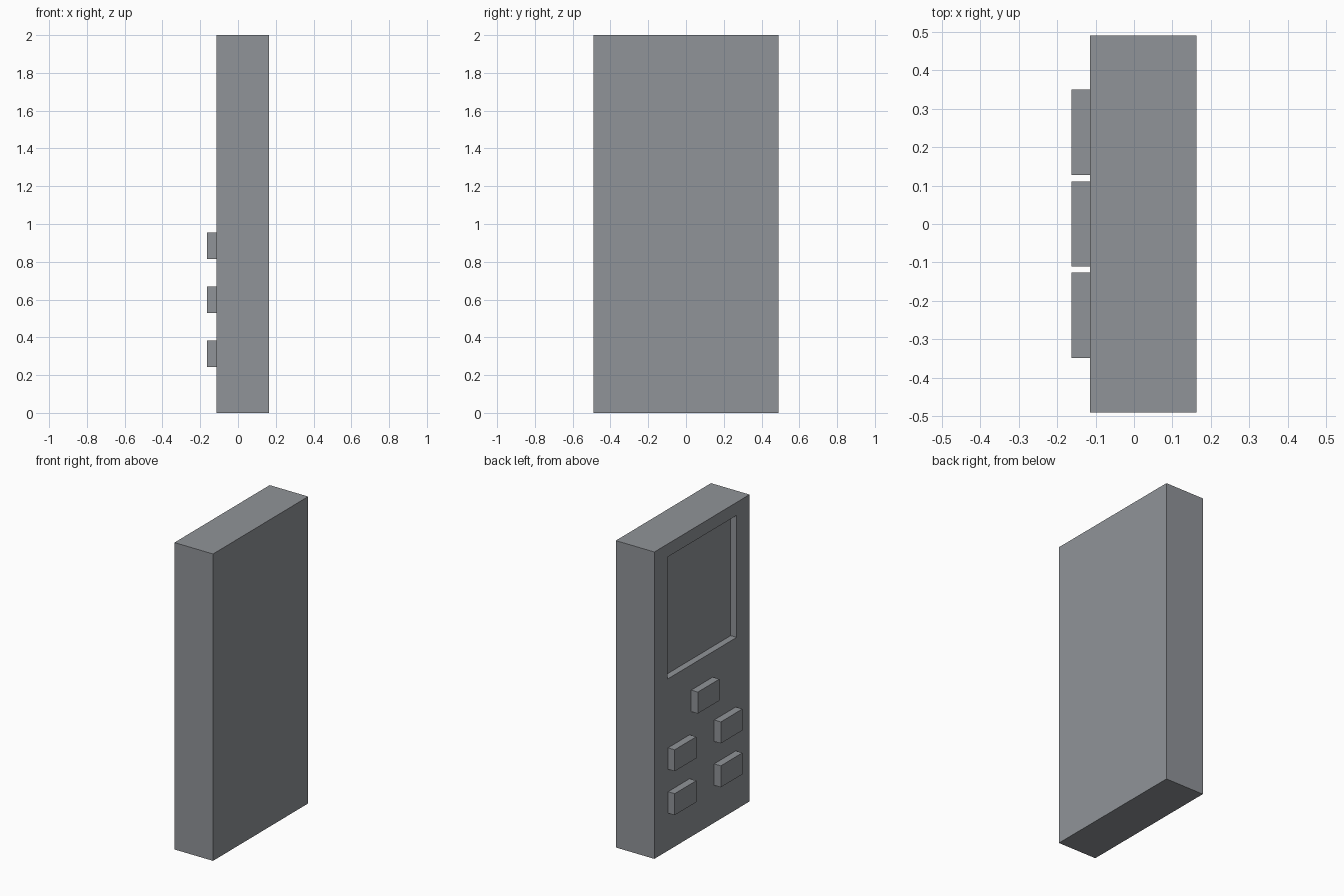
import bpy, bmesh

if "Cube" in bpy.data.objects:
    bpy.data.objects.remove(bpy.data.objects["Cube"])

# one flat grey for the whole device
grey = bpy.data.materials.new("slate grey")
grey.diffuse_color = (0.28, 0.295, 0.315, 1)
grey.use_nodes = True
grey.node_tree.nodes["Principled BSDF"].inputs["Base Color"].default_value = grey.diffuse_color


def box(name, lo, hi):
    """Axis-aligned box between two corners."""
    bm = bmesh.new()
    bmesh.ops.create_cube(bm, size=1)
    for v in bm.verts:
        v.co = [lo[i] + (v.co[i] + 0.5) * (hi[i] - lo[i]) for i in range(3)]
    mesh = bpy.data.meshes.new(name)
    bm.to_mesh(mesh)
    bm.free()
    mesh.materials.append(grey)
    obj = bpy.data.objects.new(name, mesh)
    bpy.context.collection.objects.link(obj)
    return obj


FACE_X = -0.115    # plane carrying the screen and buttons

# case with a recessed screen
case = box("case", (FACE_X, -0.49, 0), (0.163, 0.49, 2))
cutter = box("screen_cutter", (FACE_X - 0.1, -0.357, 1.12), (FACE_X + 0.043, 0.357, 1.915))
cutter.hide_render = True
cutter.hide_viewport = True
cut = case.modifiers.new("screen_recess", "BOOLEAN")
cut.operation = "DIFFERENCE"
cut.solver = "EXACT"
cut.object = cutter

# keys: one in the middle, then two rows of two (centre y, centre z)
keys = [("key_centre", 0.0, 0.885)]
for row, z in (("upper", 0.6), ("lower", 0.314)):
    for side, y in (("left", 0.238), ("right", -0.237)):
        keys.append((f"key_{row}_{side}", y, z))
for name, y, z in keys:
    box(name, (-0.163, y - 0.111, z - 0.07), (FACE_X, y + 0.111, z + 0.07))
